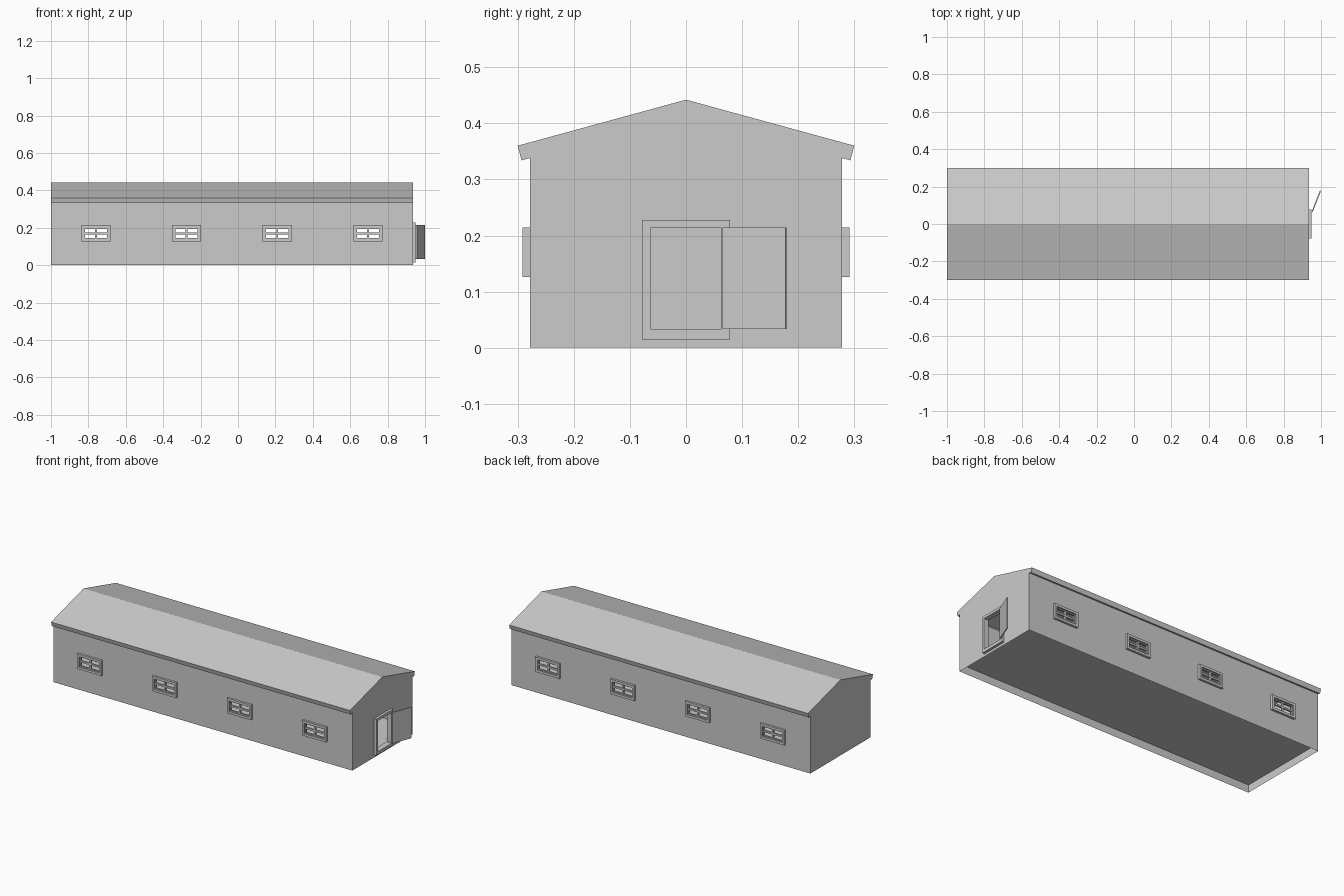
import bpy
import bmesh
from math import pi, atan2
from mathutils import Vector

cube = bpy.data.objects.get("Cube")
if cube:
    bpy.data.objects.remove(cube, do_unlink=True)

# Single plain colour
grey = bpy.data.materials.new("plain_grey")
grey.use_nodes = True
colour = (0.6, 0.6, 0.6, 1)
grey.diffuse_color = colour
grey.node_tree.nodes["Principled BSDF"].inputs["Base Color"].default_value = colour

# Main dimensions
X0, X1 = -1.0, 0.935
CX, LENGTH = (X0 + X1) / 2, X1 - X0
HALF_W, WALL_H = 0.278, 0.338
SPACING, WIN_Z = 0.485, 0.17
WINDOWS = [(i - 1.5) * SPACING for i in range(4)]


def finish(name, bm, loc=(0, 0, 0), turn=0, thickness=0):
    mesh = bpy.data.meshes.new(name)
    bm.to_mesh(mesh)
    bm.free()
    mesh.materials.append(grey)
    obj = bpy.data.objects.new(name, mesh)
    bpy.context.collection.objects.link(obj)
    obj.location = loc
    obj.rotation_euler.z = turn
    if thickness:
        mod = obj.modifiers.new("thickness", "SOLIDIFY")
        mod.thickness = thickness
        mod.offset = 0
    return obj


def sheet(name, rect, holes, loc, turn=0, thickness=0):
    """Upright panel facing -y with rectangular holes (u0, u1, v0, v1)."""
    us = sorted({u for r in [rect] + holes for u in r[:2]})
    vs = sorted({v for r in [rect] + holes for v in r[2:]})
    bm = bmesh.new()
    grid = [[bm.verts.new((u, 0, v)) for u in us] for v in vs]
    for j in range(len(vs) - 1):
        for i in range(len(us) - 1):
            u, v = (us[i] + us[i + 1]) / 2, (vs[j] + vs[j + 1]) / 2
            if not any(a < u < b and c < v < d for a, b, c, d in holes):
                bm.faces.new((grid[j][i], grid[j][i + 1],
                              grid[j + 1][i + 1], grid[j + 1][i]))
    loose = [v for v in bm.verts if not v.link_faces]
    bmesh.ops.delete(bm, geom=loose, context="VERTS")
    return finish(name, bm, loc, turn, thickness)


def box(name, size, centre, turn=0):
    bm = bmesh.new()
    bmesh.ops.create_cube(bm, size=1)
    bmesh.ops.scale(bm, vec=size, verts=bm.verts)
    return finish(name, bm, centre, turn)


def around(u, v, w, h):
    return (u - w / 2, u + w / 2, v - h / 2, v + h / 2)


# Long walls with window openings, frames and glazing bars
PANE_W, PANE_H, RIM = 0.128, 0.06, 0.014
for side, sign, turn in (("front", -1, 0), ("back", 1, pi)):
    y = sign * HALF_W
    sheet(side + "_wall", (-LENGTH / 2, LENGTH / 2, 0, WALL_H),
          [around(x, WIN_Z, PANE_W, PANE_H) for x in WINDOWS], (CX, y, 0), turn)
    for n, x in enumerate(WINDOWS, 1):
        name = f"{side}_window_{n}"
        sheet(name + "_frame",
              around(0, 0, PANE_W + 2 * RIM, PANE_H + 2 * RIM),
              [around(0, 0, PANE_W, PANE_H)], (CX + x, y, WIN_Z), turn, 0.026)
        panes = [around(i * PANE_W / 4, j * PANE_H / 4,
                        PANE_W / 2 - 0.01, PANE_H / 2 - 0.01)
                 for i in (-1, 1) for j in (-1, 1)]
        sheet(name + "_bars", around(0, 0, PANE_W, PANE_H), panes,
              (CX + x, y, WIN_Z), turn, 0.01)

# End walls, the right one with a doorway
doorway = (-0.063, 0.063, 0.033, 0.213)
end = (-HALF_W, HALF_W, 0, WALL_H)
sheet("door_end_wall", end, [doorway], (X1, 0, 0), pi / 2)
sheet("blank_end_wall", end, [], (X0, 0, 0), -pi / 2)

# Door frame and open door leaf
sheet("door_frame", (-0.078, 0.078, 0.015, 0.228), [doorway],
      (X1, 0, 0), pi / 2, 0.03)
hinge, tip = Vector((0.953, 0.066, 0.124)), Vector((0.997, 0.178, 0.124))
swing = tip - hinge
box("door_leaf", (swing.length, 0.006, 0.181), (hinge + tip) / 2,
    atan2(swing.y, swing.x))

# Roof with gables and short eaves
half = [(HALF_W, WALL_H), (0.293, 0.334), (0.30, 0.36)]
profile = half + [(0, 0.442)] + [(-y, z) for y, z in reversed(half)]
bm = bmesh.new()
right = [bm.verts.new((X1, y, z)) for y, z in profile]
left = [bm.verts.new((X0, y, z)) for y, z in profile]
bm.faces.new(right)
bm.faces.new(left[::-1])
for i in range(len(profile) - 1):
    bm.faces.new((right[i + 1], right[i], left[i], left[i + 1]))
finish("roof", bm)

# Raised floor
bm = bmesh.new()
bm.faces.new([bm.verts.new((x, y, 0.045)) for x, y in (
    (X0, -HALF_W), (X1, -HALF_W), (X1, HALF_W), (X0, HALF_W))])
finish("floor", bm)
